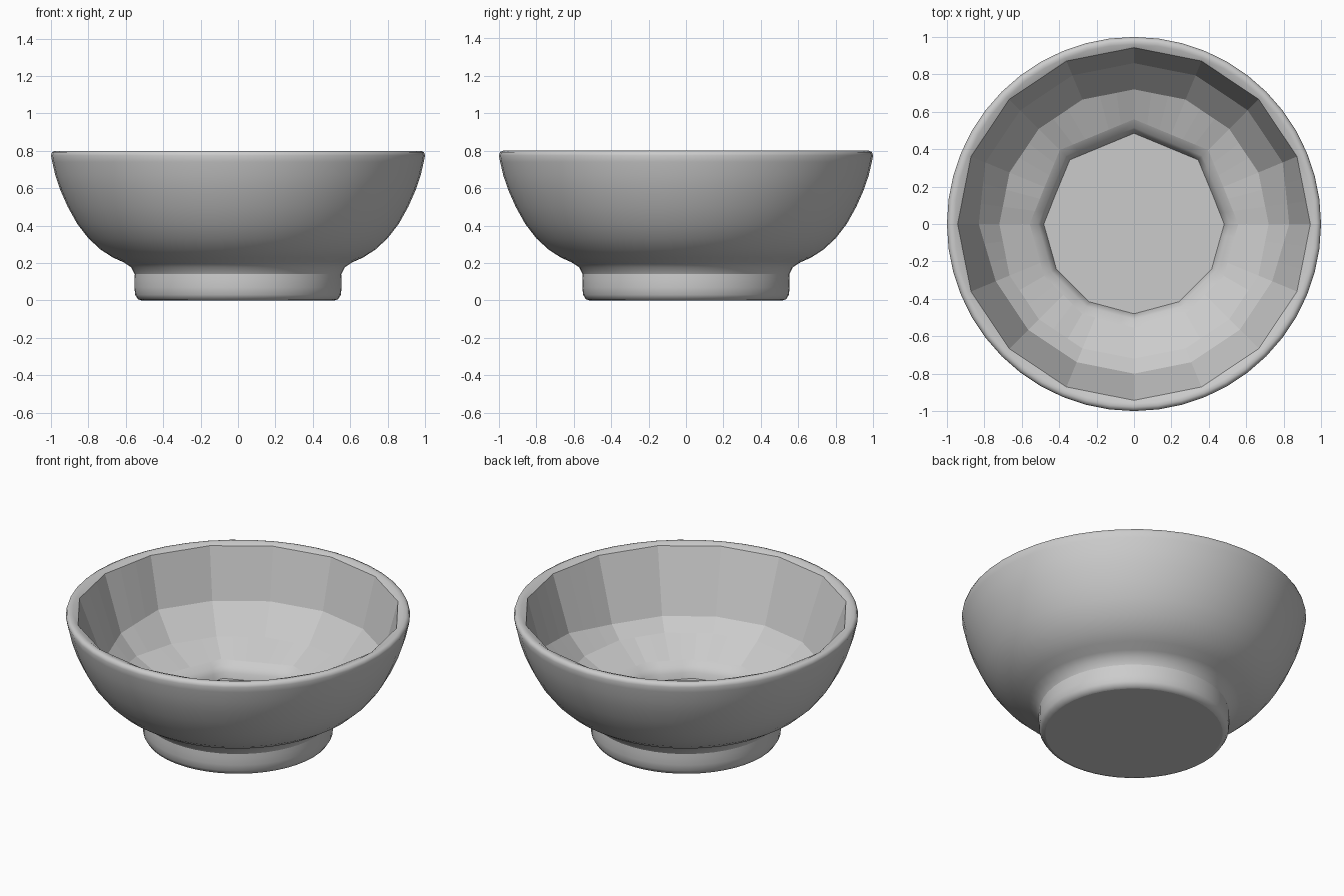
import bpy, bmesh, math

cube = bpy.data.objects.get("Cube")
if cube:
    bpy.data.objects.remove(cube)

COLS = 48  # divisible by every facet count used below


def ngon_radius(r, ang, n):
    """Radius at an angle of a regular n-gon with corner radius r."""
    step = 2 * math.pi / n
    return r * math.cos(step / 2) / math.cos((ang % step) - step / 2)


def back_weight(ang):
    """0 at the front, 1 at the back, with a short blend at the sides."""
    return min(1, max(0, 0.5 + math.sin(ang) / (2 * math.sin(math.pi / 8))))


# Outer skin from the base up to the rim (radius, height)
outer = [(0.515, 0.0), (0.535, 0.006), (0.55, 0.03), (0.554, 0.07), (0.554, 0.11),
         (0.552, 0.14), (0.572, 0.178), (0.612, 0.204), (0.67, 0.23), (0.735, 0.272),
         (0.80, 0.332), (0.86, 0.41), (0.91, 0.50), (0.95, 0.59), (0.977, 0.67),
         (0.993, 0.74), (1.0, 0.775), (0.994, 0.793), (0.978, 0.80), (0.96, 0.798)]
FOOT_TOP = 5  # ring where the foot meets the bowl

# Inside: back radius, back height, front radius, front height, back and front facets
inner = [(0.943, 0.785, 0.943, 0.785, 16, 16), (0.86, 0.47, 0.80, 0.40, 16, 16),
         (0.72, 0.305, 0.72, 0.33, 16, 16), (0.56, 0.235, 0.555, 0.235, 8, 12),
         (0.515, 0.21, 0.51, 0.21, 8, 12), (0.495, 0.18, 0.49, 0.18, 8, 12),
         (0.485, 0.145, 0.48, 0.145, 8, 12)]
LIP = len(outer) + 3  # ring where the rounded lip of the floor starts

bm = bmesh.new()
rings = []
angles = [2 * math.pi * i / COLS for i in range(COLS)]
for r, z in outer:
    rings.append([bm.verts.new((r * math.cos(a), r * math.sin(a), z)) for a in angles])
for rb, zb, rf, zf, nb, nf in inner:
    ring = []
    for a in angles:
        w = back_weight(a)
        r, z = rf + (rb - rf) * w, zf + (zb - zf) * w
        r = ngon_radius(r, a, nb if a <= math.pi else nf)
        ring.append(bm.verts.new((r * math.cos(a), r * math.sin(a), z)))
    rings.append(ring)

# Walls: smooth outside, rim and floor lip, flat facets inside
for k, (low, high) in enumerate(zip(rings, rings[1:])):
    for i in range(COLS):
        j = (i + 1) % COLS
        face = bm.faces.new((low[i], low[j], high[j], high[i]))
        face.smooth = k < len(outer) or k >= LIP
# Underside and inner floor
bm.faces.new(rings[0][::-1])
bm.faces.new(rings[-1])
# Crisp crease above the foot
for i in range(COLS):
    bm.edges.get((rings[FOOT_TOP][i], rings[FOOT_TOP][(i + 1) % COLS])).smooth = False

mesh = bpy.data.meshes.new("bowl")
bm.to_mesh(mesh)
bm.free()
bowl = bpy.data.objects.new("bowl", mesh)
bpy.context.collection.objects.link(bowl)

# Single grey finish
grey = bpy.data.materials.new("plain grey")
grey.use_nodes = True
colour = (0.6, 0.6, 0.6, 1)
grey.diffuse_color = colour
grey.node_tree.nodes["Principled BSDF"].inputs["Base Color"].default_value = colour
mesh.materials.append(grey)
